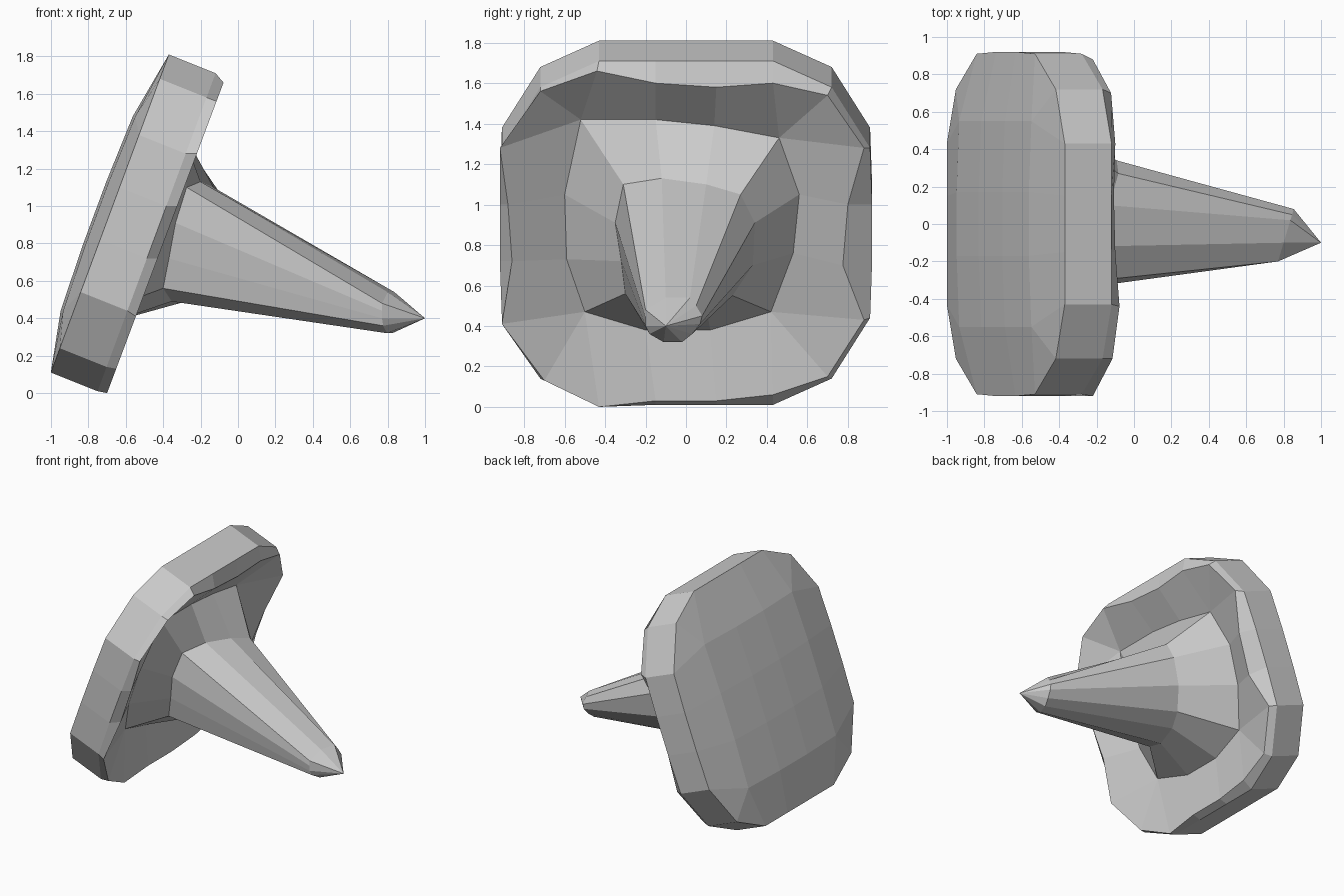
import bpy, bmesh

if "Cube" in bpy.data.objects:
    bpy.data.objects.remove(bpy.data.objects["Cube"])


def spread12(p):
    """Map a 12-point loop (4 x 4 square) onto 20 slots by tripling its corners."""
    out = []
    for s in range(4):
        a, b, c, d = (p[(3 * s + k) % 12] for k in range(4))
        out += [a, b, c, d, d]
    return out


def spread4(p):
    """Map a 4-point loop onto 20 slots."""
    out = []
    for s in range(4):
        a, d = p[s], p[(s + 1) % 4]
        out += [a, a, d, d, d]
    return out


def place(points, x_of):
    """Give each (y, z) point its depth."""
    return [(x_of(y, z), y, z) for y, z in points]


MID = 0.96


def back_x(y, z):
    return -0.37 + (z - 1.81) * 0.371


def bulge_x(y, z):
    return back_x(y, z) - .085 + .05 * (y * y + (z - MID) ** 2)


# Tilted slab: rounded square outline from one mirrored quarter
quarter = [(.15, .85), (.43, .85), (.72, .72), (.91, .42), (.92, .14)]
half = quarter + [(y, -z) for y, z in reversed(quarter)]
outline = half + [(-y, z) for y, z in reversed(half)]
outline = outline[-2:] + outline[:-2]
back_rim = place([(y, z + MID) for y, z in outline], back_x)
front_edge = [(x + .25, y, z - .10) for x, y, z in back_rim]

# Slightly bulging back of the slab
square = [(-.55, .52), (-.17, .52), (.17, .52), (.55, .52), (.55, .17), (.55, -.17),
          (.55, -.52), (.17, -.52), (-.17, -.52), (-.55, -.52), (-.55, -.17), (-.55, .17)]
back_mid = place([(y, z + MID) for y, z in square], bulge_x)
back_centre = place([(-.17, MID + .17), (.17, MID + .17), (.17, MID - .17), (-.17, MID - .17)],
                    bulge_x)

# Uneven front rim
front_rim = place([(-.44, 1.66), (-.15, 1.6), (.15, 1.58), (.43, 1.6), (.7, 1.54),
                   (.88, 1.28), (.8, 1.0), (.775, .7), (.88, .43), (.7, .15),
                   (.43, .06), (.15, .03), (-.15, .03), (-.43, 0), (-.7, .13),
                   (-.91, .41), (-.86, .72), (-.88, 1.0), (-.92, 1.28), (-.72, 1.56)],
                  lambda y, z: -.7 + .375 * z)

# Sunken base of the neck, neck, and end of the spike
neck_base = place([(-.52, 1.42), (-.15, 1.42), (.14, 1.39), (.46, 1.33), (.56, 1.05), (.53, .76),
                   (.42, .47), (.12, .38), (-.2, .38), (-.5, .47), (-.59, .73), (-.6, 1.05)],
                  lambda y, z: -.66 + .355 * (z - .42))
neck = place([(-.31, 1.1), (-.12, 1.13), (.1, 1.1), (.27, 1.05), (.34, .91), (.33, .7),
              (.23, .55), (.1, .49), (-.12, .49), (-.3, .56), (-.32, .72), (-.35, .91)],
             lambda y, z: -.43 + .24 * z + .35 * y)
spike_end = place([(-.2, .48), (-.1, .54), (.02, .54), (.05, .5), (.08, .45), (.07, .41),
                   (.03, .36), (-.02, .32), (-.11, .32), (-.18, .36), (-.2, .4), (-.2, .44)],
                  lambda y, z: .8 + .3 * (y + .1))
tip = [(1.0, -.1, .4)] * 20

# Loft all loops from the back to the tip
loops = [spread4(back_centre), spread12(back_mid), back_rim, front_edge, front_rim,
         spread12(neck_base), spread12(neck), spread12(spike_end), tip]
bm = bmesh.new()
rings = [[bm.verts.new(p) for p in loop] for loop in loops]
bm.faces.new(rings[0])
for a, b in zip(rings, rings[1:]):
    for i in range(20):
        j = (i + 1) % 20
        bm.faces.new((a[i], a[j], b[j], b[i]))
bmesh.ops.remove_doubles(bm, verts=bm.verts, dist=0.0005)
bmesh.ops.recalc_face_normals(bm, faces=bm.faces)

mesh = bpy.data.meshes.new("spiked_slab")
bm.to_mesh(mesh)
bm.free()
bpy.context.collection.objects.link(bpy.data.objects.new("spiked_slab", mesh))
